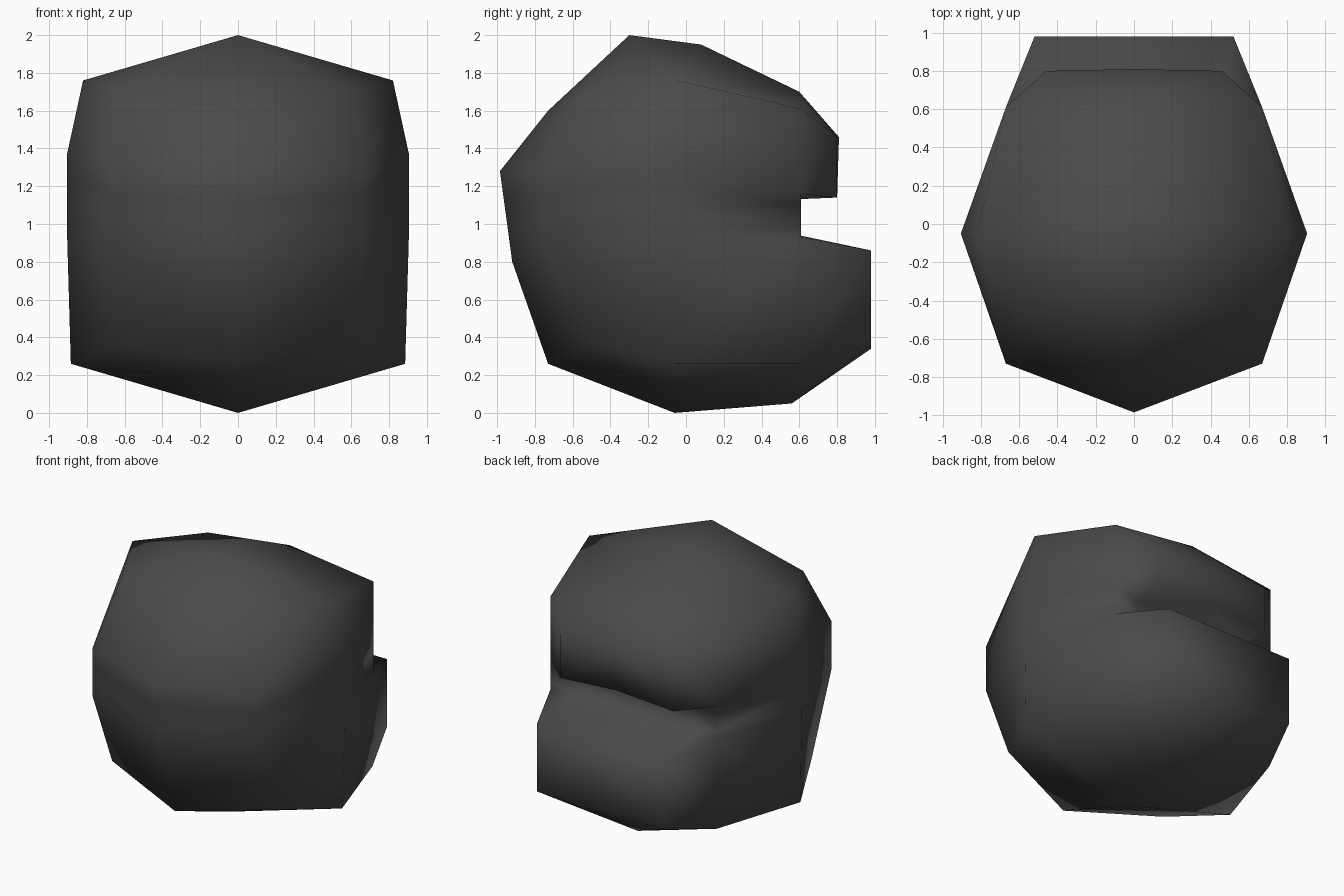
import bpy, bmesh
from mathutils import Vector

if "Cube" in bpy.data.objects:
    bpy.data.objects.remove(bpy.data.objects["Cube"])

# Half cross-sections (x >= 0): front, front corner, side, back corner, back lip, back centre
LOW = [(0, -.73, .26), (.67, -.5, .36), (.885, -.06, .26), (.67, .6, .26), (.52, .98, .36), (0, .98, .34)]
JAW = [(0, -.92, .8), (.67, -.73, .93), (.905, -.05, .95), (.67, .61, .93), (.52, .98, .86), (0, .98, .86)]
LIP = [(0, -.985, 1.28), (.67, -.73, 1.27), (.905, -.05, 1.37), (.67, .61, 1.16), (.46, .8, 1.14), (0, .8, 1.17)]
HIGH = [(0, -.73, 1.6), (.6, -.5, 1.71), (.82, -.05, 1.76), (.67, .61, 1.61), (.46, .8, 1.46), (0, .81, 1.46)]
# Inner wall of the back notch
NOTCH_LOW = [(.67, .61, .98), (.45, .6, .94), (0, .6, .93)]
NOTCH_HIGH = [(.67, .61, 1.1), (.43, .56, 1.13), (0, .55, 1.14)]
# Centre-line points of the caps
TOP = [(0, -.3, 2), (0, .08, 1.95), (0, .6, 1.7)]
BASE = [(0, -.06, 0), (0, .56, .05)]


def between(t):
    """Front half of a ring part-way between jaw and lip."""
    return [Vector(a).lerp(Vector(b), t) for a, b in zip(JAW[:3], LIP[:3])]


bm = bmesh.new()
rings = [LOW, JAW, between(.33) + NOTCH_LOW, between(.67) + NOTCH_HIGH, LIP, HIGH]
rings = [[bm.verts.new(p) for p in r] for r in rings]
t1, t2, t3 = [bm.verts.new(p) for p in TOP]
b1, b2 = [bm.verts.new(p) for p in BASE]

# Walls
for lo, hi in zip(rings, rings[1:]):
    for i in range(5):
        bm.faces.new((lo[i], lo[i + 1], hi[i + 1], hi[i]))

# Top cap
f, c, s, k, l, b = rings[-1]
for face in ((f, c, t1), (c, s, t1), (s, t2, t1), (s, k, t3, t2), (k, l, t3), (l, b, t3)):
    bm.faces.new(face)

# Bottom cap
f, c, s, k, l, b = rings[0]
for face in ((f, b1, c), (c, b1, s), (s, b1, b2, k), (k, b2, l), (l, b2, b)):
    bm.faces.new(face)

for face in bm.faces:
    face.smooth = True
mesh = bpy.data.meshes.new("notched_boulder")
bm.to_mesh(mesh)
bm.free()

# Single dark material
mat = bpy.data.materials.new("dark grey")
mat.diffuse_color = (.07, .07, .07, 1)
mat.use_nodes = True
mat.node_tree.nodes["Principled BSDF"].inputs["Base Color"].default_value = mat.diffuse_color
mesh.materials.append(mat)

boulder = bpy.data.objects.new("notched_boulder", mesh)
bpy.context.collection.objects.link(boulder)
mirror = boulder.modifiers.new("mirror", 'MIRROR')
mirror.use_clip = True
